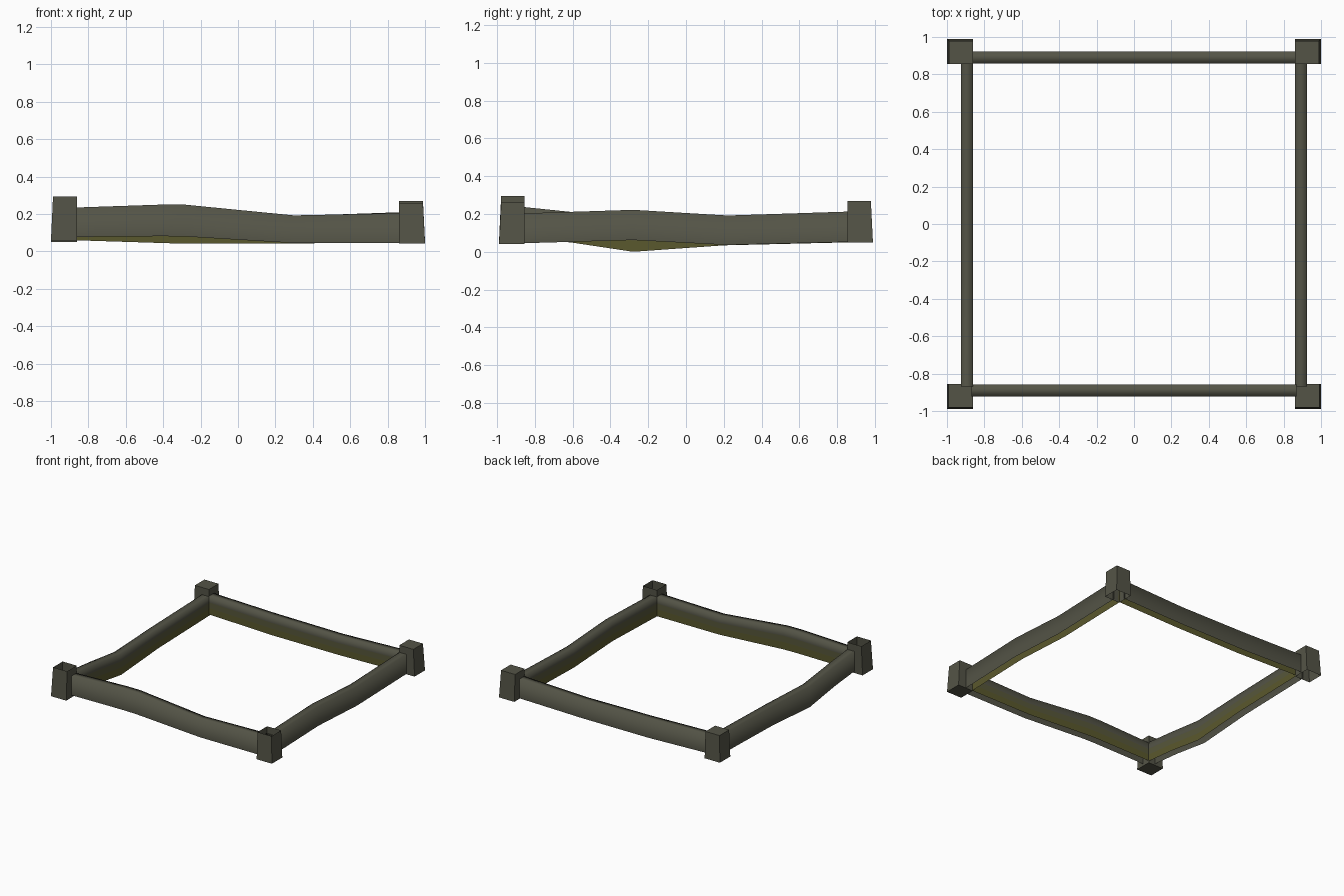
import bpy, bmesh

if "Cube" in bpy.data.objects:
    bpy.data.objects.remove(bpy.data.objects["Cube"])


def material(name, color):
    m = bpy.data.materials.new(name)
    m.diffuse_color = (*color, 1.0)
    m.use_nodes = True
    m.node_tree.nodes["Principled BSDF"].inputs["Base Color"].default_value = m.diffuse_color
    return m


GREY = material("weathered grey wood", (0.088, 0.088, 0.062))
MID = material("stained wood", (0.095, 0.094, 0.042))
OLIVE = material("mossy olive wood", (0.102, 0.098, 0.026))

IN, OUT, EDGE = 0.862, 0.925, 0.998   # inner face, beam outer face, post outer face


def add_object(name, bm, mats, smooth):
    mesh = bpy.data.meshes.new(name)
    bm.to_mesh(mesh)
    bm.free()
    for m in mats:
        mesh.materials.append(m)
    for p in mesh.polygons:
        p.use_smooth = smooth
    obj = bpy.data.objects.new(name, mesh)
    bpy.context.collection.objects.link(obj)
    return obj


# Corner post: open-bottomed block whose two outer sides lean in at the top
def post(name, sx, sy, z0, z1):
    bm = bmesh.new()
    bmesh.ops.create_cube(bm, size=1)
    for v in bm.verts:
        top = v.co.z > 0
        lean = 0.011 if top else 0.0
        x = EDGE + 0.002 - lean if v.co.x > 0 else IN
        y = EDGE - 0.008 - lean if v.co.y > 0 else IN - 0.007
        v.co = (sx * x, sy * y, z1 if top else z0)
    bmesh.ops.recalc_face_normals(bm, faces=bm.faces)
    bottom = [f for f in bm.faces if f.normal.z < -0.9]
    bmesh.ops.delete(bm, geom=bottom, context='FACES')
    add_object(name, bm, [GREY], False)


# Sagging beam: hollow channel, open below, following (along, bottom, top) knots
def beam(name, axis, side, knots):
    bm = bmesh.new()
    shift = 0.004 if axis == 'x' else 0.0
    rings = []
    for t, lo, hi in knots:
        h = hi - lo
        profile = [(OUT, lo), (OUT, hi), (IN, hi), (IN, hi - 0.35 * h),
                   (IN, hi - 0.65 * h), (IN, lo)]
        ring = []
        for d, z in profile:
            d = side * (d - shift)
            ring.append(bm.verts.new((t, d, z) if axis == 'x' else (d, t, z)))
        rings.append(ring)
    closing = []
    n = len(rings[0])
    for a, b in zip(rings, rings[1:]):
        for i in range(n):
            j = (i + 1) % n
            f = bm.faces.new((a[i], a[j], b[j], b[i]))
            f.material_index = {3: 1, 4: 2}.get(i, 0)   # moss on lower inner side
            if i == n - 1:
                closing.append(f)
    bmesh.ops.recalc_face_normals(bm, faces=bm.faces)
    bmesh.ops.delete(bm, geom=closing, context='FACES')
    add_object(name, bm, [GREY, MID, OLIVE], True)


post("front_left_post", -1, -1, 0.06, 0.295)
post("front_right_post", 1, -1, 0.042, 0.26)
post("back_left_post", -1, 1, 0.05, 0.265)
post("back_right_post", 1, 1, 0.05, 0.27)

beam("front_beam", 'x', -1, [(-0.87, 0.078, 0.235), (-0.4, 0.082, 0.251), (-0.28, 0.08, 0.25),
                             (0.3, 0.045, 0.193), (0.87, 0.045, 0.205)])
beam("back_beam", 'x', 1, [(-0.87, 0.06, 0.21), (-0.3, 0.042, 0.195),
                           (0.3, 0.042, 0.19), (0.87, 0.053, 0.21)])
beam("right_beam", 'y', 1, [(-0.87, 0.045, 0.203), (-0.28, 0.062, 0.222),
                            (0.22, 0.036, 0.192), (0.87, 0.052, 0.213)])
beam("left_beam", 'y', -1, [(-0.87, 0.075, 0.238), (-0.6, 0.048, 0.21), (-0.28, 0.0, 0.17),
                            (0.2, 0.034, 0.19), (0.87, 0.05, 0.207)])
